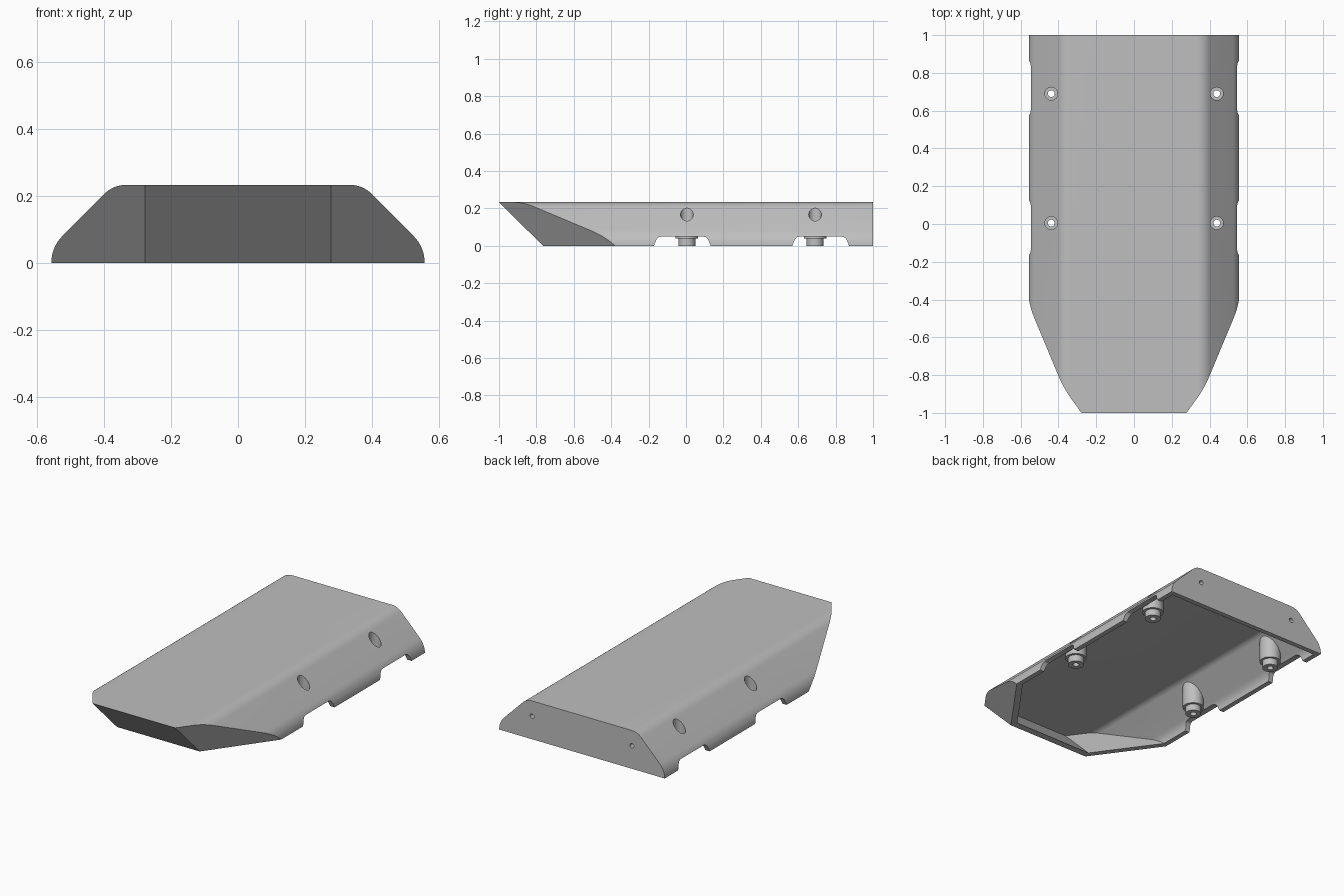
import bpy, bmesh
from math import sin, cos, pi, radians
from mathutils import Vector, Matrix

if "Cube" in bpy.data.objects:
    bpy.data.objects.remove(bpy.data.objects["Cube"])

HEIGHT, HALF_W, WALL = 0.233, 0.557, 0.03
BOSS_X, BOSS_Y = 0.438, (0.005, 0.69)

grey = bpy.data.materials.new("plain grey")
grey.use_nodes = True
colour = (0.52, 0.52, 0.52, 1)
grey.diffuse_color = colour
grey.node_tree.nodes["Principled BSDF"].inputs["Base Color"].default_value = colour


def to_object(name, bm):
    bmesh.ops.recalc_face_normals(bm, faces=bm.faces)
    mesh = bpy.data.meshes.new(name)
    bm.to_mesh(mesh)
    bm.free()
    mesh.materials.append(grey)
    ob = bpy.data.objects.new(name, mesh)
    bpy.context.collection.objects.link(ob)
    return ob


def prism(bm, points, direction):
    face = bm.faces.new([bm.verts.new(p) for p in points])
    out = bmesh.ops.extrude_face_region(bm, geom=[face])
    moved = [v for v in out["geom"] if isinstance(v, bmesh.types.BMVert)]
    bmesh.ops.translate(bm, verts=moved, vec=direction)


def cylinder(bm, radius, centre, z0, z1):
    place = Matrix.Translation((centre[0], centre[1], (z0 + z1) / 2))
    bmesh.ops.create_cone(bm, cap_ends=True, segments=40, radius1=radius,
                          radius2=radius, depth=z1 - z0, matrix=place)


def boolean(target, tool, operation):
    mod = target.modifiers.new("cut", "BOOLEAN")
    mod.operation, mod.object, mod.solver = operation, tool, "EXACT"
    bpy.context.view_layer.objects.active = target
    bpy.ops.object.modifier_apply(modifier=mod.name)
    bpy.data.objects.remove(tool)


def body(name, inset, bottom):
    """Rounded hull with a chamfered nose, moved inward by inset."""
    half = [(HALF_W - inset, bottom)] if bottom < 0 else []
    for cx, cz, r, a0 in ((0.442, 0, 0.115, 0), (0.335, 0.143, 0.09, 45)):
        for i in range(9):
            a = radians(a0 + 45 * i / 8)
            half.append((cx + (r - inset) * cos(a), cz + (r - inset) * sin(a)))
    outline = half + [(-x, z) for x, z in reversed(half)]
    bm = bmesh.new()
    prism(bm, [(x, -1.2, z) for x, z in outline], (0, 2.2 - inset, 0))
    # nose planes: one under the middle, one on each flank
    tip = Vector((0.278, -1, HEIGHT))
    ridge = Vector((0, 0.235, -HEIGHT))
    for side in (0, 1, -1):
        along = Vector((0.279 * side, 0.385 * abs(side), 0)) if side else Vector((1, 0, 0))
        normal = ridge.cross(along).normalized()
        if normal.y > 0:
            normal.negate()
        point = Vector((tip.x * side, tip.y, tip.z)) - normal * inset
        geom = bm.verts[:] + bm.edges[:] + bm.faces[:]
        bmesh.ops.bisect_plane(bm, geom=geom, plane_co=point, plane_no=normal,
                               clear_outer=True)
        bmesh.ops.holes_fill(bm, edges=[e for e in bm.edges if e.is_boundary])
    return to_object(name, bm)


# Hollow shell
shell = body("shell_cover", 0, 0)
boolean(shell, body("cavity", WALL, -0.1), "DIFFERENCE")

# Rounded notches along both lower edges
notch = [(0.165, -0.02), (0.152, 0), (0.138, 0.034), (0.128, 0.045), (0.112, 0.05)]
for y in (-0.02, 0.72):
    bm = bmesh.new()
    pts = notch + [(-a, z) for a, z in reversed(notch)]
    prism(bm, [(-0.7, y + a, z) for a, z in pts], (1.4, 0, 0))
    boolean(shell, to_object("notch", bm), "DIFFERENCE")

# Screw bosses, trimmed under the skin, then bored from above
for x in (BOSS_X, -BOSS_X):
    for y in BOSS_Y:
        bm = bmesh.new()
        cylinder(bm, 0.06, (x, y), 0.04, 0.3)
        boss = to_object("boss", bm)
        boolean(boss, body("trim", 0.012, 0), "INTERSECT")
        boolean(shell, boss, "UNION")
        bm = bmesh.new()
        cylinder(bm, 0.045, (x, y), 0, 0.06)
        boolean(shell, to_object("boss_tip", bm), "UNION")
        for radius, z in ((0.034, 0.03), (0.018, -0.05)):
            bm = bmesh.new()
            cylinder(bm, radius, (x, y), z, 0.4)
            boolean(shell, to_object("bore", bm), "DIFFERENCE")

# Small holes through the back wall
for x in (0.336, -0.336):
    bm = bmesh.new()
    ring = [(x + 0.014 * cos(i * pi / 12), 0.9, 0.14 + 0.014 * sin(i * pi / 12))
            for i in range(24)]
    prism(bm, ring, (0, 0.2, 0))
    boolean(shell, to_object("back_hole", bm), "DIFFERENCE")

bpy.ops.object.select_all(action="DESELECT")
shell.select_set(True)
bpy.context.view_layer.objects.active = shell
bpy.ops.object.shade_smooth_by_angle(angle=radians(30))
